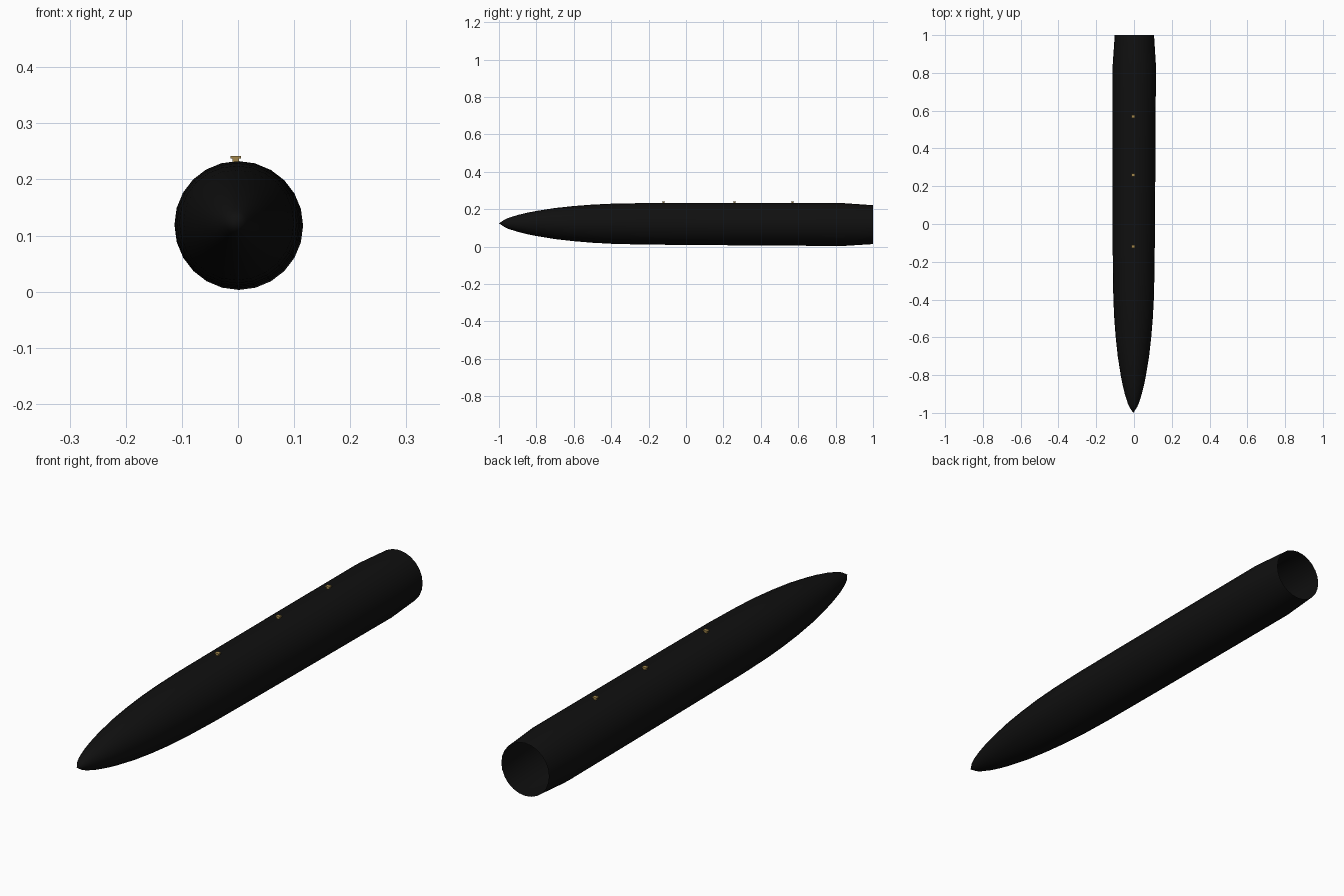
import bpy, bmesh, math

if "Cube" in bpy.data.objects:
    bpy.data.objects.remove(bpy.data.objects["Cube"])

def material(name, col):
    m = bpy.data.materials.new(name)
    m.diffuse_color = (*col, 1)
    m.use_nodes = True
    m.node_tree.nodes["Principled BSDF"].inputs["Base Color"].default_value = m.diffuse_color
    return m

black = material("matte black", (0.005, 0.005, 0.005))
brass = material("brass", (0.36, 0.24, 0.07))

def make(name, bm, mat):
    me = bpy.data.meshes.new(name)
    bm.to_mesh(me)
    bm.free()
    me.materials.append(mat)
    ob = bpy.data.objects.new(name, me)
    bpy.context.collection.objects.link(ob)
    return ob

def axis(y):
    """Centre line of the slightly tilted body: x, z at y."""
    return -0.001 + 0.003 * y, 0.1205 - 0.0035 * y

# Hull: pointed nose, long barrel, tapered open tail
SIDES = 24
profile = [(-0.97, 0.02), (-0.95, 0.029), (-0.9, 0.045), (-0.85, 0.057),
           (-0.8, 0.067), (-0.7, 0.083), (-0.6, 0.094), (-0.5, 0.102),
           (-0.4, 0.107), (-0.25, 0.1105), (0.0, 0.112), (0.4, 0.1135),
           (0.84, 0.1145), (1.0, 0.104)]
bm = bmesh.new()
cx, cz = axis(-1)
tip = bm.verts.new((cx, -1, cz))
rings = []
for y, r in profile:
    cx, cz = axis(y)
    rings.append([bm.verts.new((cx + r * math.cos(2 * math.pi * i / SIDES), y,
                                cz + r * math.sin(2 * math.pi * i / SIDES)))
                  for i in range(SIDES)])
for i in range(SIDES):
    j = (i + 1) % SIDES
    bm.faces.new((tip, rings[0][i], rings[0][j]))
    for a, b in zip(rings, rings[1:]):
        bm.faces.new((a[i], b[i], b[j], a[j]))
bmesh.ops.recalc_face_normals(bm, faces=bm.faces)
for f in bm.faces:
    f.smooth = True
# the centre of the barrel must face outward
f = max(bm.faces, key=lambda f: f.calc_center_median().z)
if f.normal.z < 0:
    bmesh.ops.reverse_faces(bm, faces=bm.faces)
make("hull", bm, black)

# Suspension lugs: narrow stem under a wider cap
def box(bm, centre, size):
    vs = bmesh.ops.create_cube(bm, size=1)["verts"]
    bmesh.ops.scale(bm, vec=size, verts=vs)
    bmesh.ops.translate(bm, vec=centre, verts=vs)

for n, y in enumerate((-0.12, 0.26, 0.57)):
    bm = bmesh.new()
    box(bm, (-0.004, y, 0.233), (0.011, 0.011, 0.012))
    box(bm, (-0.004, y, 0.2395), (0.018, 0.015, 0.005))
    make(f"lug_{n + 1}", bm, brass)
